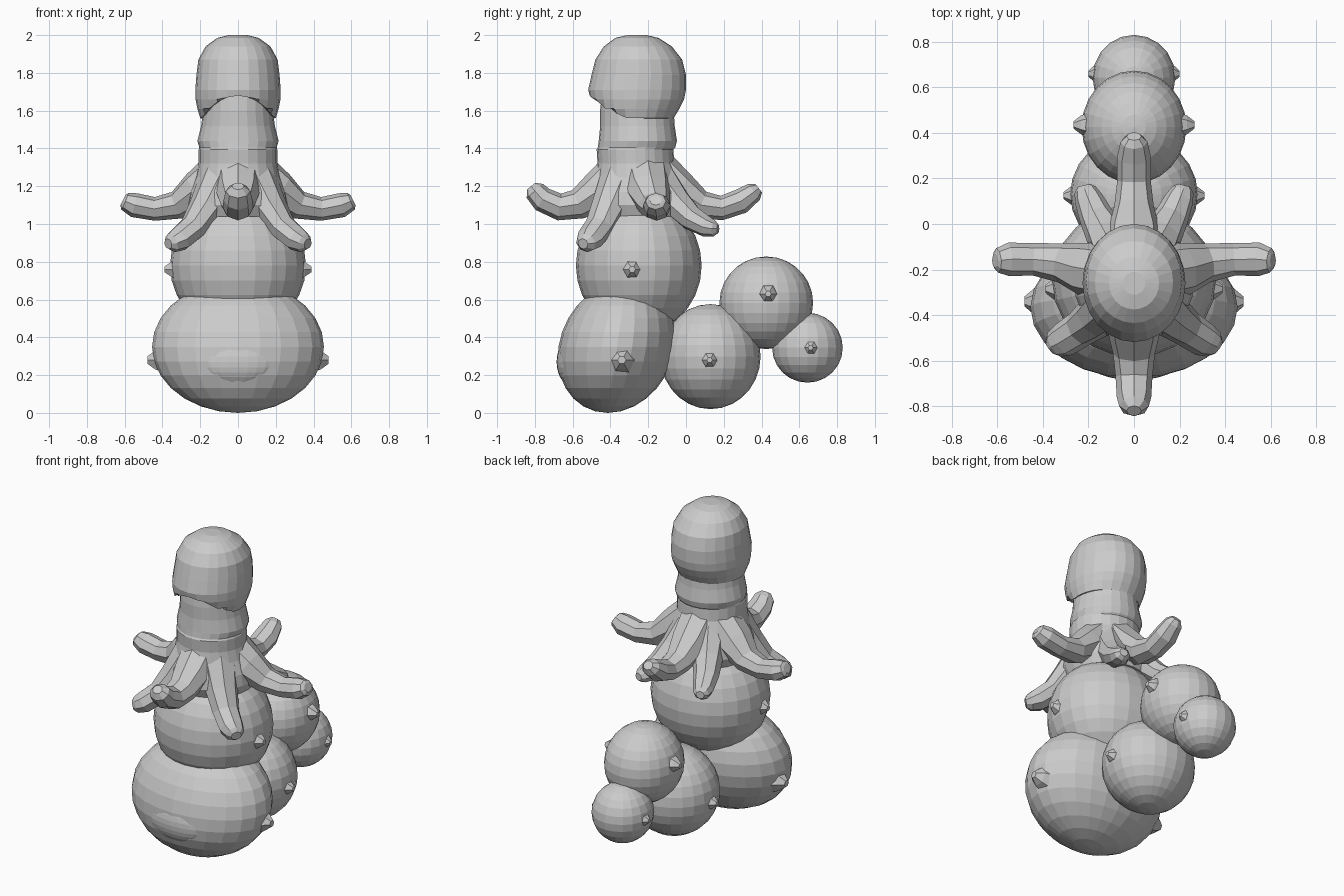
import bpy, bmesh
from math import sin, cos, pi
from mathutils import Vector


def finish(name, bm):
    bmesh.ops.recalc_face_normals(bm, faces=bm.faces)
    me = bpy.data.meshes.new(name)
    bm.to_mesh(me)
    bm.free()
    ob = bpy.data.objects.new(name, me)
    bpy.context.collection.objects.link(ob)
    return ob


def ball(name, centre, radii, shear=0.0, u=24, v=14):
    bm = bmesh.new()
    bmesh.ops.create_uvsphere(bm, u_segments=u, v_segments=v, radius=1)
    for p in bm.verts:
        p.co = Vector(centre) + Vector(a * b for a, b in zip(p.co, radii))
        p.co.y += shear * (p.co.z - centre[2])
    return finish(name, bm)


def skin(bm, rings):
    loops = [[bm.verts.new(c) for c in ring] for ring in rings]
    n = len(loops[0])
    for a, b in zip(loops, loops[1:]):
        for i in range(n):
            j = (i + 1) % n
            bm.faces.new((a[i], a[j], b[j], b[i]))
    bm.faces.new(loops[0])
    bm.faces.new(loops[-1])


def column(name, rows, shape=None, n=24):
    # rows: z, centre y, x radius, y radius
    bm = bmesh.new()
    skin(bm, [[(rx * sin(2 * pi * i / n), cy + ry * cos(2 * pi * i / n), z)
               for i in range(n)] for z, cy, rx, ry in rows])
    if shape:
        for p in bm.verts:
            shape(p.co)
    return finish(name, bm)


def tentacle(name, path, n=8):
    # path: x, y, z, half width; a slightly flattened tapering tube
    pts = [Vector(p[:3]) for p in path]
    rings = []
    for k, p in enumerate(pts):
        t = (pts[min(k + 1, len(pts) - 1)] - pts[max(k - 1, 0)]).normalized()
        side = t.cross(Vector((0, 0, 1))).normalized()
        up = side.cross(t)
        w = path[k][3]
        rings.append([p + side * w * 1.08 * cos(2 * pi * i / n)
                      + up * w * 0.95 * sin(2 * pi * i / n) for i in range(n)])
    bm = bmesh.new()
    skin(bm, rings)
    return finish(name, bm)


def mirrored(path):
    return [(-p[0],) + tuple(p[1:]) for p in path]


# Body and tail segments
ball("lower_body", (0, -0.365, 0.35), (0.455, 0.31, 0.35), 0.14)
ball("belly_pad", (0, -0.60, 0.27), (0.21, 0.085, 0.13))
ball("torso", (0, -0.25, 0.78), (0.36, 0.333, 0.36))
ball("tail_base", (0, 0.13, 0.298), (0.28, 0.265, 0.278))
ball("tail_middle", (0, 0.425, 0.583), (0.23, 0.248, 0.245))
ball("tail_tip", (0, 0.643, 0.345), (0.182, 0.187, 0.185), u=20, v=12)

# Small side nubs on every segment: inner x, tip x, y, z, radius
for i, (x0, x1, y, z, r) in enumerate([
        (0.40, 0.48, -0.34, 0.28, 0.075), (0.32, 0.388, -0.285, 0.76, 0.06),
        (0.25, 0.31, 0.125, 0.28, 0.05), (0.20, 0.265, 0.435, 0.63, 0.055),
        (0.155, 0.20, 0.66, 0.345, 0.045)]):
    for s in (1, -1):
        bm = bmesh.new()
        skin(bm, [[(s * x, y + k * r * cos(a * pi / 3), z + k * r * sin(a * pi / 3))
                   for a in range(6)] for x, k in ((x0, 1), ((x0 + x1) / 2, 0.75), (x1, 0.3))])
        finish(f"nub_{i}_{'right' if s > 0 else 'left'}", bm)

# Neck with a collar ridge, flaring into a skirt
column("neck", [
    (1.72, -0.25, 0.19, 0.19), (1.60, -0.26, 0.185, 0.195), (1.52, -0.257, 0.195, 0.197),
    (1.44, -0.255, 0.215, 0.207), (1.405, -0.262, 0.205, 0.205), (1.395, -0.27, 0.208, 0.203),
    (1.32, -0.265, 0.208, 0.203), (1.25, -0.255, 0.225, 0.225), (1.17, -0.25, 0.255, 0.26),
    (1.10, -0.25, 0.265, 0.268), (1.04, -0.25, 0.24, 0.24)])


# Hood with an arched front opening, drawn in at the back
def arch(co):
    front = max(0.0, min(1.0, (-0.2 - co.y) / 0.2))
    low = 1.55 + 0.13 * front * max(0.0, 1 - (co.x / 0.21) ** 2)
    if co.z < low:
        co.z = low


column("hood", [
    (2.0, -0.26, 0.05, 0.05), (1.985, -0.26, 0.11, 0.115), (1.94, -0.255, 0.172, 0.18),
    (1.87, -0.25, 0.21, 0.23), (1.79, -0.25, 0.22, 0.25), (1.71, -0.259, 0.226, 0.259),
    (1.66, -0.26, 0.225, 0.25), (1.61, -0.265, 0.215, 0.23), (1.56, -0.265, 0.20, 0.20),
    (1.55, -0.265, 0.17, 0.17)], arch)

# Eight tentacles
tentacle("front_tentacle", [
    (0, -0.33, 1.30, 0.12), (0, -0.46, 1.18, 0.11), (0, -0.57, 1.105, 0.085),
    (0, -0.67, 1.09, 0.075), (0, -0.76, 1.13, 0.07), (0, -0.80, 1.175, 0.06), (0, -0.82, 1.20, 0.03)])
tentacle("back_tentacle", [
    (0, -0.17, 1.30, 0.12), (0, -0.04, 1.18, 0.11), (0, 0.08, 1.10, 0.08),
    (0, 0.19, 1.085, 0.068), (0, 0.29, 1.12, 0.07), (0, 0.36, 1.17, 0.055), (0, 0.385, 1.19, 0.03)])
side = [(0.08, -0.22, 1.29, 0.12), (0.21, -0.20, 1.18, 0.11), (0.32, -0.17, 1.10, 0.08),
        (0.44, -0.155, 1.08, 0.066), (0.55, -0.155, 1.10, 0.068), (0.60, -0.16, 1.12, 0.05),
        (0.61, -0.16, 1.125, 0.03)]
front = [(0.09, -0.34, 1.25, 0.11), (0.17, -0.41, 1.09, 0.09), (0.235, -0.46, 0.985, 0.075),
         (0.31, -0.51, 0.92, 0.07), (0.35, -0.53, 0.90, 0.055), (0.37, -0.545, 0.895, 0.03)]
back = [(0.06, -0.16, 1.25, 0.11), (0.12, -0.05, 1.11, 0.085), (0.165, 0.03, 1.03, 0.07),
        (0.20, 0.11, 0.985, 0.058), (0.215, 0.15, 0.975, 0.045), (0.22, 0.17, 0.975, 0.025)]
for label, path in (("side", side), ("front_diagonal", front), ("back_diagonal", back)):
    tentacle(label + "_tentacle_right", path)
    tentacle(label + "_tentacle_left", mirrored(path))
